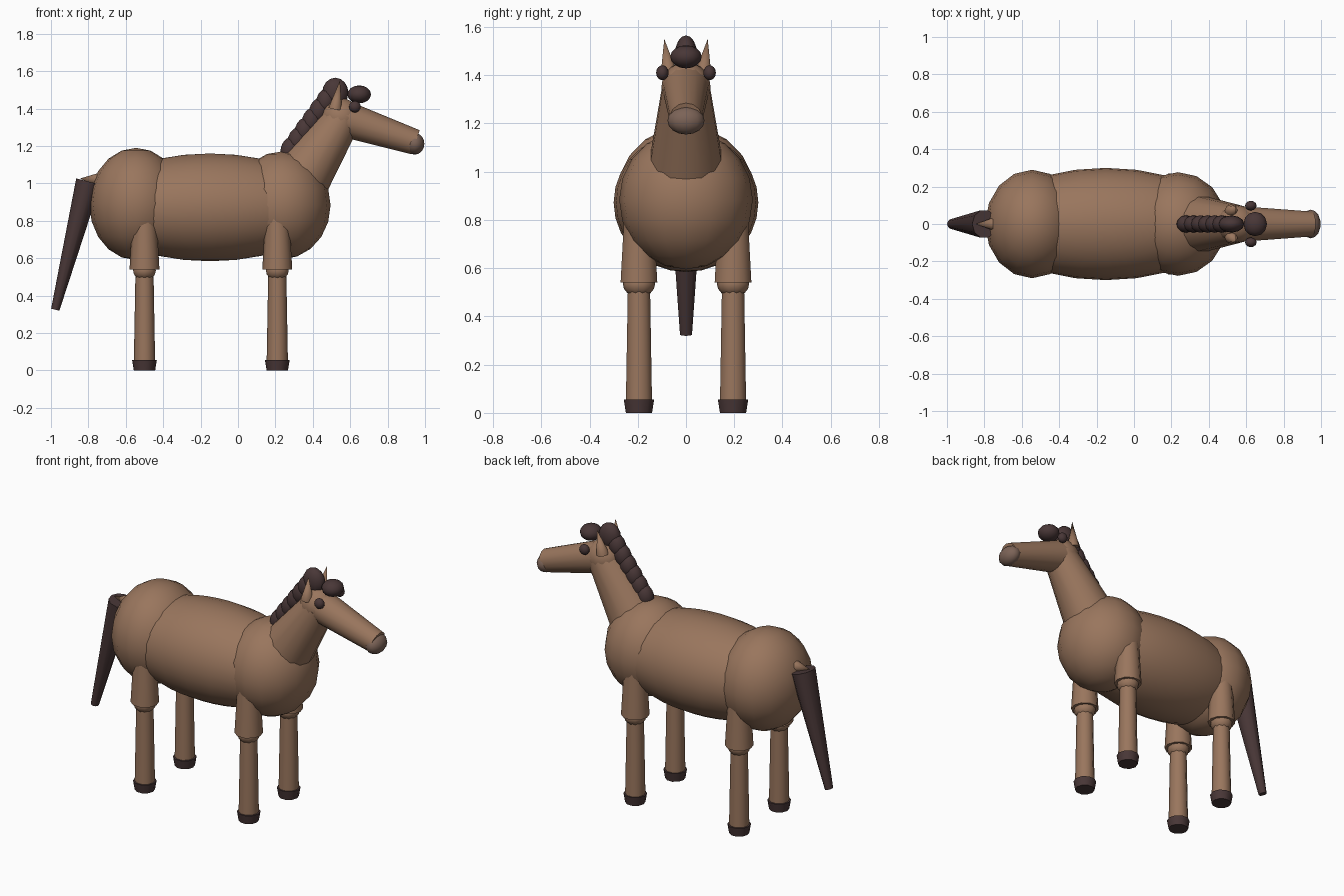
import bpy, bmesh, math
from mathutils import Vector, Matrix

if "Cube" in bpy.data.objects:
    bpy.data.objects.remove(bpy.data.objects["Cube"])


def material(name, rgb):
    m = bpy.data.materials.new(name)
    m.diffuse_color = (*rgb, 1)
    m.use_nodes = True
    m.node_tree.nodes["Principled BSDF"].inputs["Base Color"].default_value = m.diffuse_color
    return m


coat = material("brown_coat", (0.32, 0.18, 0.11))
hair = material("dark_hair", (0.066, 0.038, 0.038))
nose = material("dusky_muzzle", (0.20, 0.125, 0.095))


def finish(name, bm, mat):
    mesh = bpy.data.meshes.new(name)
    bmesh.ops.recalc_face_normals(bm, faces=bm.faces)
    bm.to_mesh(mesh)
    bm.free()
    mesh.materials.append(mat)
    ob = bpy.data.objects.new(name, mesh)
    bpy.context.collection.objects.link(ob)
    bpy.ops.object.select_all(action='DESELECT')
    ob.select_set(True)
    bpy.context.view_layer.objects.active = ob
    bpy.ops.object.shade_smooth_by_angle(angle=math.radians(50))
    return ob


def ball(name, centre, radii, mat, segments=16, rings=10, tilt=0):
    """Ellipsoid, tilted about the sideways axis."""
    bm = bmesh.new()
    m = (Matrix.Translation(centre) @ Matrix.Rotation(tilt, 4, 'Y')
         @ Matrix.Diagonal((*radii, 1)))
    bmesh.ops.create_uvsphere(bm, u_segments=segments, v_segments=rings,
                              radius=1, matrix=m)
    return finish(name, bm, mat)


def taper(name, start, end, r0, r1, mat, sides=10, flat=1.0):
    """Tapered tube between two points; flat squashes it across the side axis."""
    a, b = Vector(start), Vector(end)
    z = (b - a).normalized()
    x = (Vector((0, 1, 0)) - z * z.y).normalized()
    y = z.cross(x)
    m = Matrix((x, y, z)).transposed().to_4x4()
    m.translation = (a + b) / 2
    bm = bmesh.new()
    bmesh.ops.create_cone(bm, cap_ends=True, segments=sides, radius1=r0,
                          radius2=r1, depth=(b - a).length,
                          matrix=m @ Matrix.Diagonal((1, flat, 1, 1)))
    bmesh.ops.remove_doubles(bm, verts=bm.verts, dist=1e-5)
    return finish(name, bm, mat)


# Torso
ball("barrel", (-0.15, 0, 0.872), (0.63, 0.30, 0.288), coat, 24, 14)
ball("hindquarters", (-0.545, 0, 0.89), (0.25, 0.29, 0.30), coat)
ball("chest", (0.235, 0, 0.883), (0.26, 0.277, 0.288), coat)

# Legs
for end, x in (("front", 0.21), ("hind", -0.50)):
    for side, y in (("right", -0.195), ("left", 0.195)):
        tag = f"{end}_{side}"
        taper(tag + "_upper_leg", (x, y, 0.54), (x, y, 0.86), 0.08, 0.062, coat)
        ball(tag + "_knee", (x, y, 0.535), (0.064, 0.067, 0.055), coat, 10, 8)
        taper(tag + "_lower_leg", (x, y, 0.04), (x, y, 0.54), 0.057, 0.048, coat)
        taper(tag + "_hoof", (x, y, 0), (x, y, 0.055), 0.057, 0.066, hair)

# Neck, head and muzzle
taper("neck", (0.355, 0, 1.05), (0.56, 0, 1.35), 0.152, 0.10, coat, 14)
ball("skull", (0.55, 0, 1.35), (0.108, 0.102, 0.105), coat)
taper("head", (0.57, 0, 1.345), (0.95, 0, 1.22), 0.097, 0.068, coat, 14)
ball("muzzle", (0.945, 0, 1.212), (0.053, 0.077, 0.058), nose, 14, 8)

# Eyes and ears
for side, s in (("right", -1), ("left", 1)):
    ball(side + "_eye", (0.625, s * 0.098, 1.41), (0.031, 0.026, 0.031), hair, 12, 8)
    taper(side + "_ear", (0.52, s * 0.07, 1.40), (0.545, s * 0.09, 1.55),
          0.036, 0.0, coat, 8)

# Mane tufts climbing the back of the neck, poll tuft and forelock
TUFTS = 6
for i in range(TUFTS):
    t = i / (TUFTS - 1)
    ball(f"mane_tuft_{i + 1}", (0.28 + 0.19 * t, 0, 1.18 + 0.26 * t),
         (0.052, 0.047, 0.07), hair, 12, 8, 0.25)
ball("poll_tuft", (0.52, 0, 1.485), (0.07, 0.046, 0.08), hair, 12, 8)
ball("forelock", (0.648, 0, 1.476), (0.063, 0.065, 0.048), hair, 12, 8)

# Tail with a small dock at its root
taper("tail", (-0.80, 0, 1.01), (-0.977, 0, 0.325), 0.077, 0.026, hair, 10, 0.87)
taper("tail_dock", (-0.75, 0, 1.02), (-0.845, 0, 1.026), 0.035, 0.0, coat, 8)
